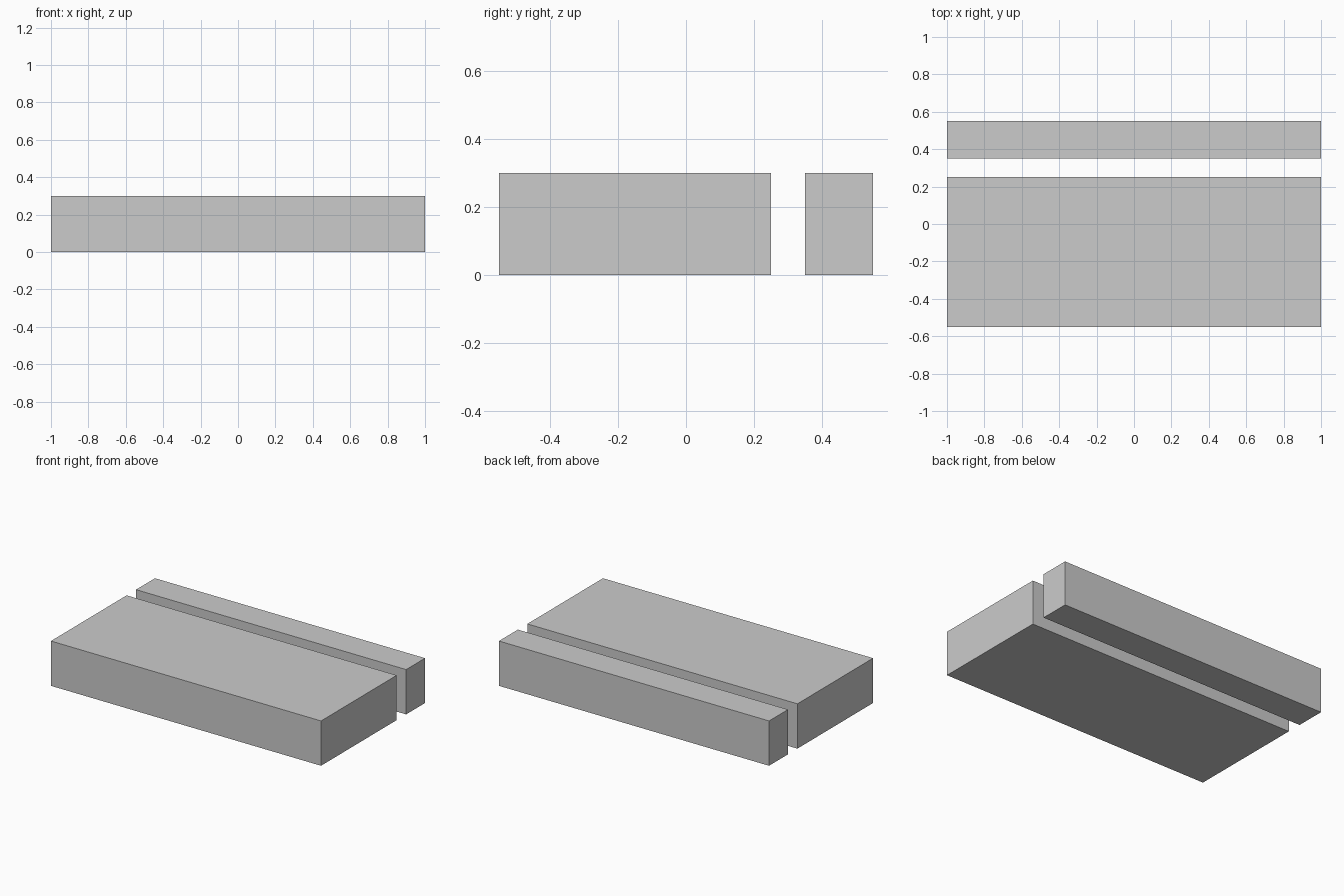
import bpy

if "Cube" in bpy.data.objects:
    bpy.data.objects.remove(bpy.data.objects["Cube"])

LENGTH, HEIGHT = 2.0, 0.3


def block(name, y_min, y_max):
    """Full-length rectangular block standing on the ground between two y values."""
    bpy.ops.mesh.primitive_cube_add(size=1, location=(0, (y_min + y_max) / 2, HEIGHT / 2))
    obj = bpy.context.object
    obj.name = name
    obj.scale = (LENGTH, y_max - y_min, HEIGHT)
    bpy.ops.object.transform_apply(location=False, rotation=False, scale=True)
    return obj


# Wide slab at the front, narrow bar behind it across a small gap
block("wide_slab", -0.55, 0.25)
block("narrow_bar", 0.35, 0.55)
